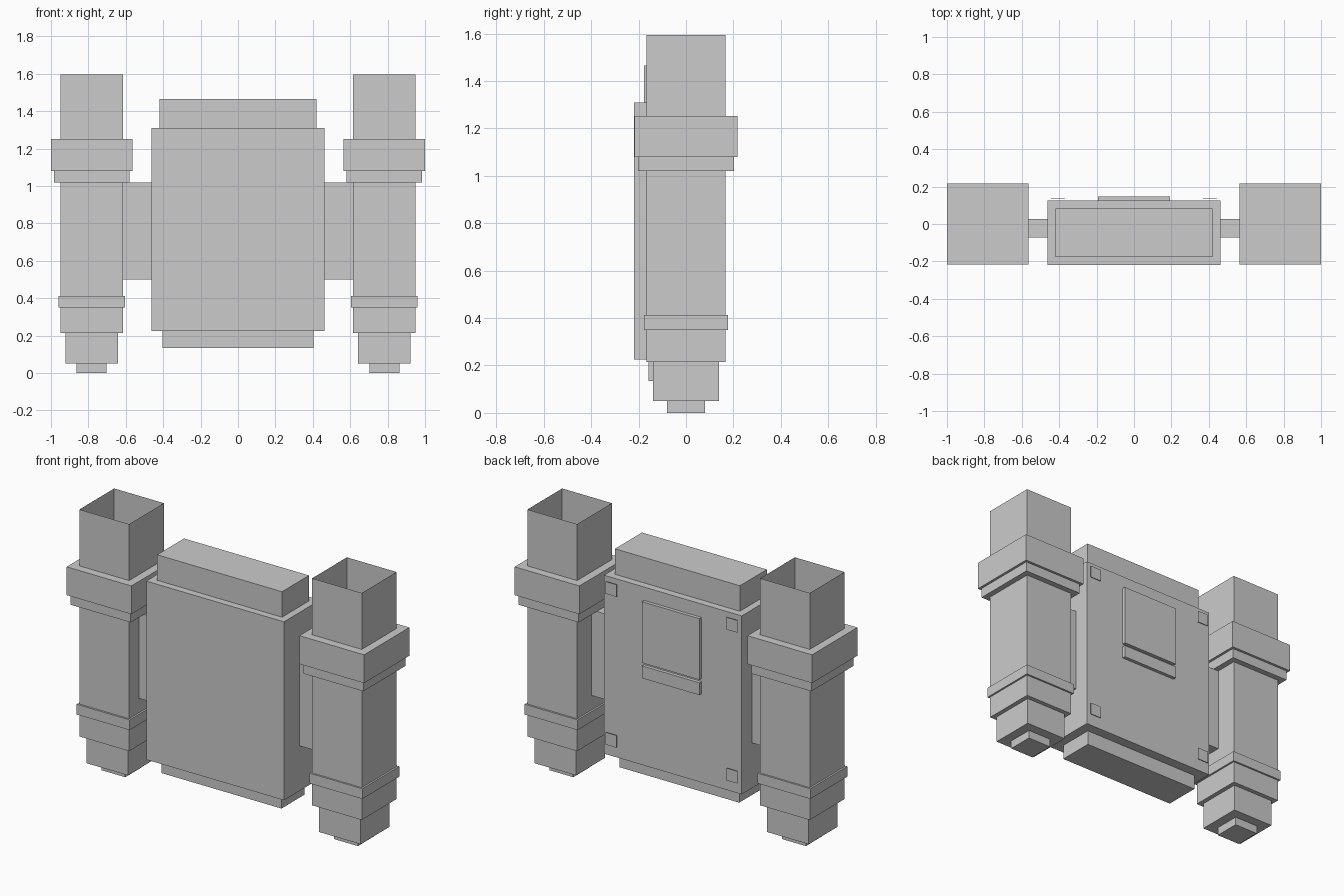
import bpy, bmesh

if "Cube" in bpy.data.objects:
    bpy.data.objects.remove(bpy.data.objects["Cube"])


def box(name, x, y, z, open_top=False):
    """Box from (min, max) ranges; optionally without its top face."""
    bm = bmesh.new()
    bmesh.ops.create_cube(bm, size=1)
    for v in bm.verts:
        v.co = [r[0] + (c + 0.5) * (r[1] - r[0]) for c, r in zip(v.co, (x, y, z))]
    if open_top:
        bm.normal_update()
        top = [f for f in bm.faces if f.normal.z > 0.9]
        bmesh.ops.delete(bm, geom=top, context='FACES')
    mesh = bpy.data.meshes.new(name)
    bm.to_mesh(mesh)
    bm.free()
    ob = bpy.data.objects.new(name, mesh)
    bpy.context.collection.objects.link(ob)
    return ob


# Central slab with its top and bottom caps
box("main_panel", (-0.463, 0.463), (-0.22, 0.126), (0.225, 1.31))
box("top_cap", (-0.42, 0.42), (-0.177, 0.082), (1.31, 1.465))
box("bottom_cap", (-0.403, 0.403), (-0.158, 0.064), (0.135, 0.225))

# Raised plates on the back
box("back_plate", (-0.193, 0.193), (0.126, 0.147), (0.857, 1.229))
box("back_strip", (-0.193, 0.193), (0.126, 0.147), (0.764, 0.839))

# Square towers: part name, half width, z range
tower = [
    ("foot", 0.08, (0.0, 0.05)),
    ("lower_step", 0.14, (0.05, 0.215)),
    ("column", 0.167, (0.215, 1.08)),
    ("lower_ring", 0.178, (0.35, 0.412)),
    ("under_collar", 0.202, (1.02, 1.08)),
    ("collar", 0.2175, (1.08, 1.252)),
    ("open_chimney", 0.167, (1.252, 1.595)),
]
for side, s in (("left", -1), ("right", 1)):
    cx = 0.7825 * s
    for part, h, z in tower:
        box(f"{side}_{part}", (cx - h, cx + h), (-h, h), z,
            open_top=part == "open_chimney")
    # Web joining the tower to the slab
    box(f"{side}_connector", tuple(sorted((0.463 * s, 0.616 * s))),
        (-0.072, 0.027), (0.5, 1.02))
    # Thin corner studs standing just off the back
    for level, z in (("upper", 1.245), ("lower", 0.328)):
        bx = 0.406 * s
        box(f"{side}_{level}_stud", (bx - 0.037, bx + 0.037),
            (0.136, 0.14), (z - 0.037, z + 0.037))
